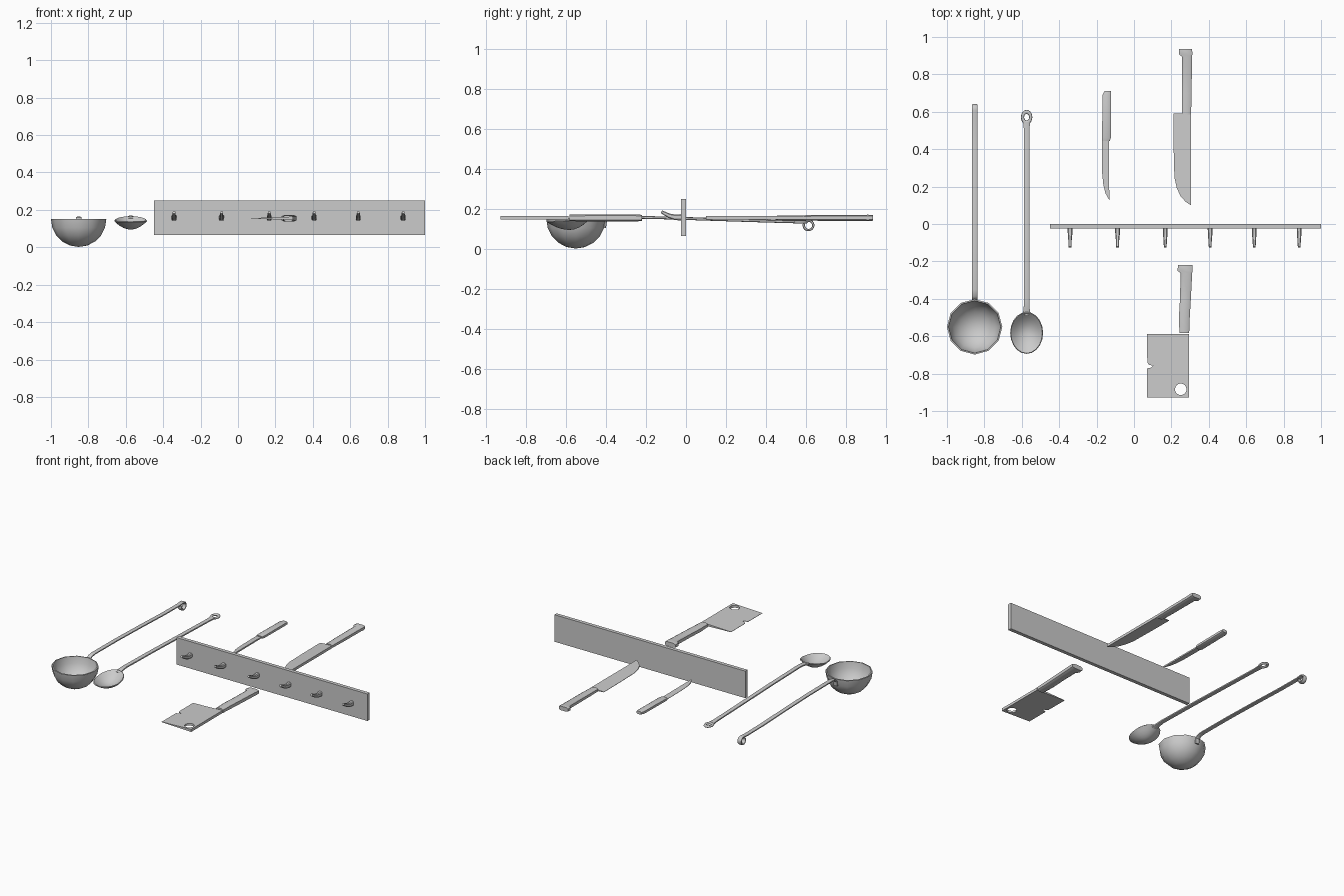
import bpy, bmesh, math
from mathutils import Vector

if "Cube" in bpy.data.objects:
    bpy.data.objects.remove(bpy.data.objects["Cube"])


def make(name, verts, faces, fix=True):
    me = bpy.data.meshes.new(name)
    me.from_pydata(verts, [], faces)
    if fix:
        bm = bmesh.new()
        bm.from_mesh(me)
        bmesh.ops.recalc_face_normals(bm, faces=bm.faces)
        bm.to_mesh(me)
        bm.free()
    ob = bpy.data.objects.new(name, me)
    bpy.context.collection.objects.link(ob)
    return ob


def smooth(ob, angle=35):
    bpy.ops.object.select_all(action='DESELECT')
    ob.select_set(True)
    bpy.context.view_layer.objects.active = ob
    bpy.ops.object.shade_smooth_by_angle(angle=math.radians(angle))


def apply(ob):
    bpy.context.view_layer.objects.active = ob
    for m in list(ob.modifiers):
        bpy.ops.object.modifier_apply(modifier=m.name)


def loft(name, secs, chamfer=0.4):
    """Chamfered rectangular tube through (x, y, z, half width, half height)."""
    verts, faces = [], []
    pts = [Vector((0, s[1], s[2])) for s in secs]
    k = 1 - chamfer
    ring = [(1, -k), (1, k), (k, 1), (-k, 1), (-1, k), (-1, -k), (-k, -1), (k, -1)]
    for i, (x, y, z, w, h) in enumerate(secs):
        t = (pts[min(i + 1, len(pts) - 1)] - pts[max(i - 1, 0)]).normalized()
        for a, b in ring:
            verts.append((x + a * w, y - t.z * b * h, z + t.y * b * h))
    for i in range(len(secs) - 1):
        for j in range(8):
            n = (j + 1) % 8
            faces.append((i*8 + j, i*8 + n, i*8 + 8 + n, i*8 + 8 + j))
    faces += [tuple(range(8)), tuple(range(len(verts) - 8, len(verts)))]
    ob = make(name, verts, faces)
    smooth(ob)
    return ob


def blade(name, outline, x_edge, x_spine, half, z=0.155):
    """Flat outline, wedge-shaped from cutting edge to spine."""
    n = len(outline)

    def t(x):
        return 0.001 + (half - 0.001) * (x - x_edge) / (x_spine - x_edge)
    verts = [(x, y, z + s * t(x)) for s in (-1, 1) for x, y in outline]
    faces = [tuple(range(n))[::-1], tuple(range(n, 2 * n))]
    faces += [(i, (i + 1) % n, n + (i + 1) % n, n + i) for i in range(n)]
    ob = make(name, verts, faces)
    smooth(ob, 20)
    return ob


def bowl(name, centre, rings, sides, thick, point):
    """Open shell; point(t, a) gives the surface at ring t and angle a."""
    verts, faces = [point(0, 0)], []
    for k in range(1, rings + 1):
        verts += [point(k / rings, 2 * math.pi * j / sides) for j in range(sides)]
    for j in range(sides):
        n = (j + 1) % sides
        faces.append((0, 1 + n, 1 + j))
        for k in range(rings - 1):
            a, b = 1 + k * sides, 1 + (k + 1) * sides
            faces.append((a + j, a + n, b + n, b + j))
    verts = [tuple(Vector(v) + Vector(centre)) for v in verts]
    ob = make(name, verts, faces, fix=False)
    m = ob.modifiers.new("wall", 'SOLIDIFY')
    m.thickness, m.offset = thick, -1
    apply(ob)
    smooth(ob, 50)


# Wall board with six upturned pegs
bpy.ops.mesh.primitive_cube_add(size=1, location=(0.275, -0.0125, 0.158))
board = bpy.context.object
board.name = "wall_board"
board.scale = (1.45, 0.025, 0.185)
for i, x in enumerate((-0.342, -0.088, 0.167, 0.407, 0.643, 0.883)):
    loft(f"peg_{i + 1}", [(x, -0.02, 0.158, 0.013, 0.016), (x, -0.055, 0.158, 0.012, 0.014),
                          (x, -0.085, 0.166, 0.009, 0.011), (x, -0.108, 0.178, 0.008, 0.009),
                          (x, -0.123, 0.186, 0.007, 0.007)])


# Ladle: round cup, strap handle and curled hook
def cup(t, a):
    r, e = 0.148, t * math.pi / 2
    return (r * math.sin(e) * math.cos(a), r * math.sin(e) * math.sin(a), -r * math.cos(e))


bowl("ladle_cup", (-0.852, -0.55, 0.15), 5, 12, 0.008, cup)
path = [(-0.406, 0.105), (-0.401, 0.138), (-0.385, 0.153), (-0.35, 0.158), (-0.1, 0.156),
        (0.15, 0.149), (0.4, 0.14), (0.57, 0.138)]
path += [(0.612 + 0.024 * math.cos(math.radians(a)), 0.118 + 0.024 * math.sin(math.radians(a)))
         for a in range(100, -201, -25)]
loft("ladle_handle", [(-0.852, y, z, 0.014, 0.006) for y, z in path])


# Spoon: oval bowl with raised back rim, long handle, hanging eye
def oval(t, a):
    s = math.sin(a)
    lift = 0.022 * s if s > 0 else 0.006 * s
    return (0.088 * t * math.cos(a), 0.112 * t * s * (1 - 0.0 * s),
            -0.045 * (1 - t * t) + lift * t * t)


bowl("spoon_bowl", (-0.574, -0.582, 0.14), 5, 20, 0.006, oval)
loft("spoon_handle", [(-0.574, y, z, w, 0.007) for y, z, w in (
    (-0.485, 0.15, 0.022), (-0.455, 0.158, 0.016), (-0.41, 0.162, 0.014), (-0.1, 0.155, 0.014),
    (0.3, 0.142, 0.014), (0.5, 0.136, 0.014), (0.545, 0.135, 0.019))])
bpy.ops.mesh.primitive_torus_add(location=(-0.574, 0.571, 0.134), major_radius=0.023,
                                 minor_radius=0.009, major_segments=20, minor_segments=8)
eye = bpy.context.object
eye.name = "spoon_eye"
eye.scale = (0.95, 1.22, 0.8)
smooth(eye, 60)

# Paring knife
blade("paring_blade", [(-0.172, 0.455), (-0.172, 0.38), (-0.17, 0.27), (-0.164, 0.21),
                       (-0.153, 0.165), (-0.132, 0.127), (-0.134, 0.455)], -0.172, -0.132, 0.005)
loft("paring_handle", [(-0.15, 0.445, 0.155, 0.021, 0.009), (-0.148, 0.462, 0.155, 0.024, 0.012),
                       (-0.146, 0.58, 0.155, 0.023, 0.013), (-0.145, 0.69, 0.155, 0.023, 0.013),
                       (-0.14, 0.712, 0.155, 0.018, 0.010)])

# Chef's knife
blade("chef_blade", [(0.21, 0.59), (0.212, 0.4), (0.216, 0.25), (0.228, 0.195), (0.248, 0.15),
                     (0.275, 0.12), (0.305, 0.1), (0.305, 0.59)], 0.21, 0.305, 0.009)
loft("chef_handle", [(0.281, 0.585, 0.155, 0.024, 0.013), (0.282, 0.7, 0.155, 0.026, 0.015),
                     (0.283, 0.895, 0.155, 0.027, 0.015), (0.276, 0.908, 0.155, 0.036, 0.016),
                     (0.276, 0.935, 0.155, 0.035, 0.014)])

# Cleaver with chipped edge and hanging hole
cleaver = blade("cleaver_blade", [(0.07, -0.588), (0.071, -0.74), (0.078, -0.752), (0.101, -0.758),
                                  (0.092, -0.768), (0.07, -0.772), (0.07, -0.928), (0.294, -0.928),
                                  (0.294, -0.588)], 0.07, 0.294, 0.009)
bpy.ops.mesh.primitive_cylinder_add(vertices=16, radius=0.031, depth=0.2, location=(0.25, -0.884, 0.155))
cutter = bpy.context.object
cutter.hide_render = True
m = cleaver.modifiers.new("hole", 'BOOLEAN')
m.operation, m.object, m.solver = 'DIFFERENCE', cutter, 'EXACT'
apply(cleaver)
bpy.data.objects.remove(cutter)
loft("cleaver_handle", [(0.269, -0.583, 0.155, 0.026, 0.016), (0.269, -0.5, 0.155, 0.029, 0.018),
                        (0.275, -0.4, 0.155, 0.029, 0.018), (0.28, -0.262, 0.155, 0.031, 0.018),
                        (0.273, -0.25, 0.155, 0.040, 0.018), (0.274, -0.22, 0.155, 0.039, 0.015)])
